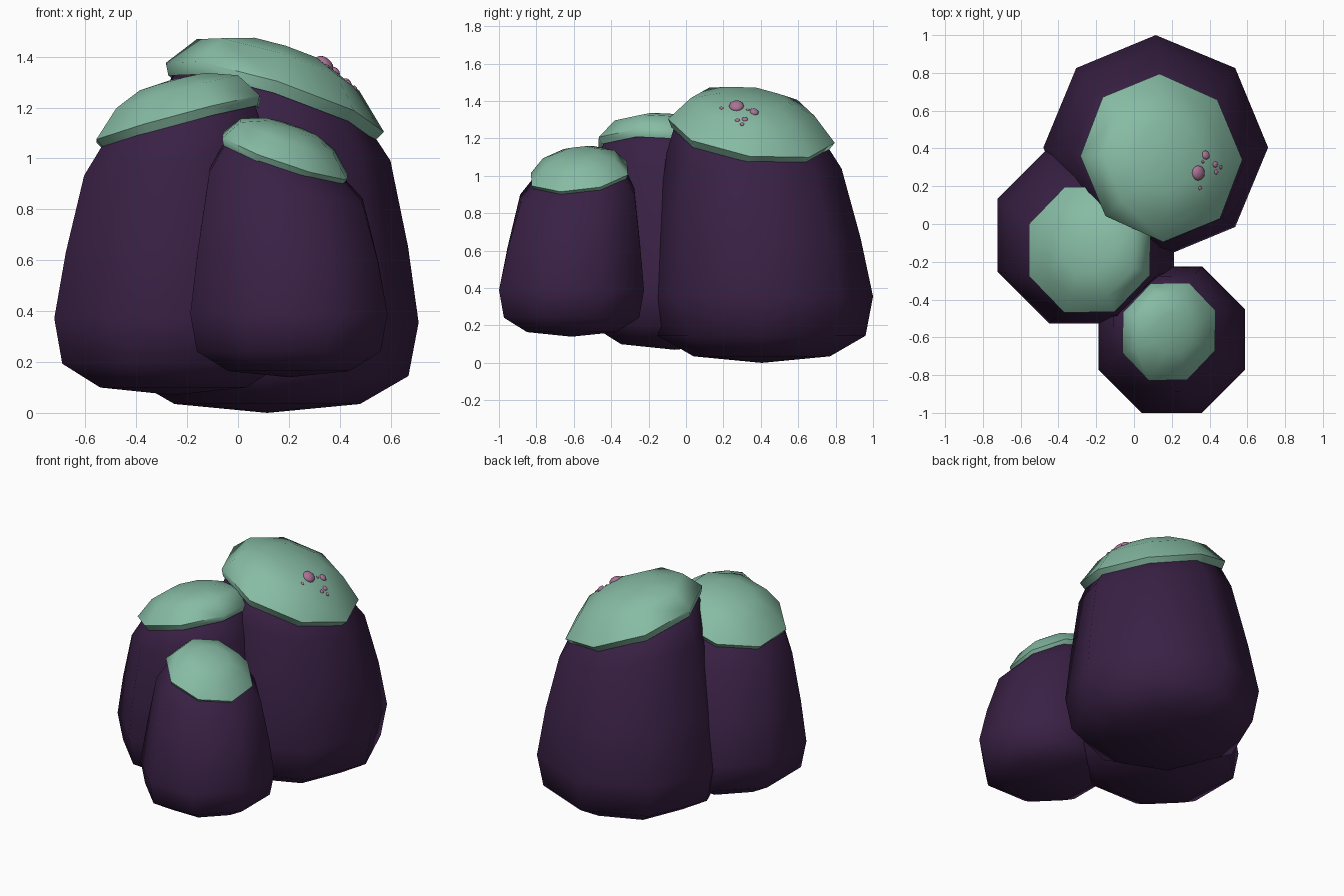
import bpy, bmesh, math
from mathutils import Vector
from mathutils.bvhtree import BVHTree

if "Cube" in bpy.data.objects:
    bpy.data.objects.remove(bpy.data.objects["Cube"])

SIDES = 8
UP = Vector((0, 0, 1))


def material(name, rgb):
    m = bpy.data.materials.new(name)
    m.diffuse_color = (*rgb, 1)
    m.use_nodes = True
    m.node_tree.nodes["Principled BSDF"].inputs["Base Color"].default_value = m.diffuse_color
    return m


SKIN = material("dark_purple", (0.042, 0.015, 0.06))
GREEN = material("pale_green", (0.24, 0.50, 0.37))
PINK = material("dusty_pink", (0.40, 0.17, 0.30))


def finish(bm, name, mat, angle=None):
    bmesh.ops.recalc_face_normals(bm, faces=bm.faces[:])
    me = bpy.data.meshes.new(name)
    bm.to_mesh(me)
    bm.free()
    me.materials.append(mat)
    ob = bpy.data.objects.new(name, me)
    bpy.context.collection.objects.link(ob)
    me.shade_smooth()
    if angle:
        bpy.ops.object.select_all(action='DESELECT')
        ob.select_set(True)
        bpy.context.view_layer.objects.active = ob
        bpy.ops.object.shade_smooth_by_angle(angle=math.radians(angle))
    return ob


def loft(name, rings, phase, mat, angle=None):
    """Skin rings of (centre, radius, normal); a zero radius makes a pole."""
    bm = bmesh.new()
    loops = []
    for c, r, n in rings:
        if r == 0:
            loops.append([bm.verts.new(c)] * SIDES)
            continue
        q = UP.rotation_difference(n)
        loops.append([bm.verts.new(c + q @ Vector((r * math.cos(a), r * math.sin(a), 0)))
                      for a in (phase + math.tau * i / SIDES for i in range(SIDES))])
    for lo, hi in zip(loops, loops[1:]):
        for i in range(SIDES):
            j = (i + 1) % SIDES
            bm.faces.new(list(dict.fromkeys((lo[i], lo[j], hi[j], hi[i]))))
    return finish(bm, name, mat, angle)


def fruit(name, base, scale, zscale, rim, rim_r, slope, phase):
    base, rim = Vector(base), Vector(rim)
    sx, sy = slope
    n = Vector((-sx, -sy, 1)).normalized()
    tilt_dir = Vector((n.x, n.y, -(n.x ** 2 + n.y ** 2) / n.z)).normalized()

    # body: rounded base, lean and tilt growing toward the cap
    rings = []
    for z, r, lean, tilt in ((0, 0, 0, 0), (.035, .365, 0, 0), (.145, .555, 0, 0),
                             (.355, .595, 0, 0), (.68, .545, .3, .15), (1.08, .47, .75, .6)):
        c = base.lerp(Vector((rim.x, rim.y, base.z)), lean) + UP * z * zscale
        rings.append((c, r * scale, Vector((-sx * tilt, -sy * tilt, 1)).normalized()))
    k = rim_r / .45
    rings += [(rim - n * .02 * k, rim_r * .91, n), (rim + n * .08 * k, rim_r * .6, n),
              (rim + n * .11 * k, 0, n)]
    loft(name + "_body", rings, phase, SKIN)

    # cap: tilted shallow dome with a lip turned under
    cap = [(rim + n * h * k - tilt_dir * s * k, r * k, n) for r, h, s in
           ((0, .195, .02), (.18, .182, .02), (.335, .125, .03), (.45, 0, 0),
            (.425, -.045, 0), (.30, .085, .02), (0, .12, .02))]
    return loft(name + "_cap", cap, phase, GREEN, 60)


HALF = math.pi / 8
big_cap = fruit("large", (.115, .405, 0), 1, 1, (.145, .35, 1.24), .45, (-.32, -.15), 0)
fruit("medium", (-.255, -.06, .07), .85, .85, (-.235, -.135, 1.155), .36, (.27, -.05), HALF)
fruit("small", (.2, -.612, .14), .705, .70, (.185, -.57, 1.01), .28, (-.34, .12), HALF)

# spots: flattened beads lying on the large cap
bm = bmesh.new()
bm.from_mesh(big_cap.data)
tree = BVHTree.FromBMesh(bm)
bm.free()
for i, (x, y, r) in enumerate(((.34, .27, .04), (.38, .365, .024), (.43, .315, .016),
                               (.435, .275, .013), (.46, .30, .011), (.35, .19, .011),
                               (.365, .33, .009))):
    loc, nor, _, _ = tree.ray_cast(Vector((x, y, 3)), -UP)
    bm = bmesh.new()
    bmesh.ops.create_uvsphere(bm, u_segments=12, v_segments=8, radius=r)
    ob = finish(bm, f"spot_{i + 1}", PINK)
    ob.location = loc
    ob.scale = (1, 1, .6)
    ob.rotation_mode = 'QUATERNION'
    ob.rotation_quaternion = UP.rotation_difference(nor)
